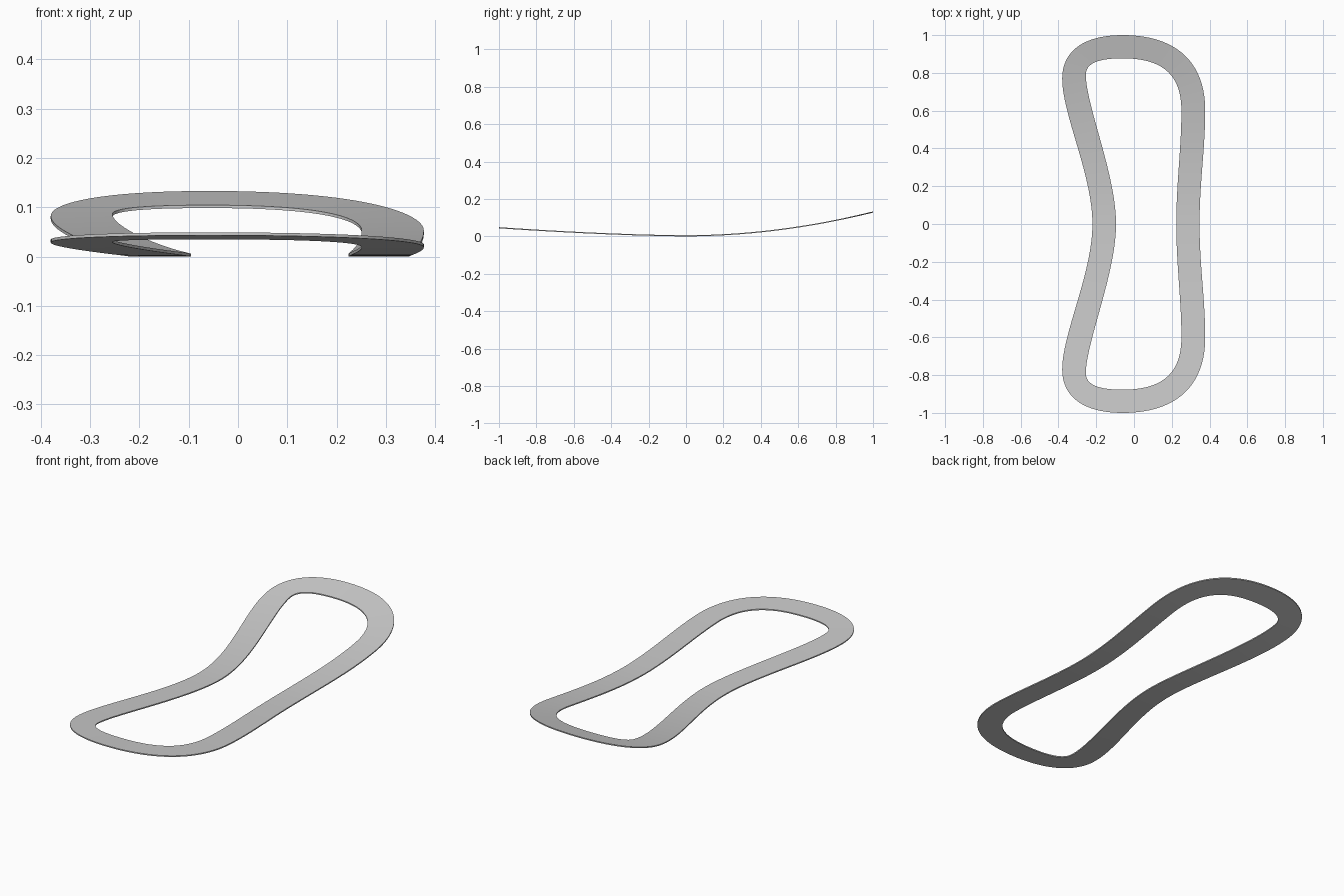
import bpy, bmesh
from mathutils import Vector
from mathutils.geometry import interpolate_bezier

if "Cube" in bpy.data.objects:
    bpy.data.objects.remove(bpy.data.objects["Cube"])

THICK = 0.006
STEPS = 28


def half_outline(knots):
    """Sample a smooth bezier through (point, handle in, handle out) knots."""
    pts = []
    for (a, _, h1), (b, h2, _) in zip(knots, knots[1:]):
        pts += interpolate_bezier(Vector(a), Vector(h1), Vector(h2), Vector(b), STEPS)[:-1]
    return pts + [Vector(knots[-1][0])]


def outline(knots):
    """Close the upper half by mirroring it across y = 0."""
    half = half_outline(knots)
    return half + [Vector((p.x, -p.y)) for p in reversed(half[1:-1])]


def lift(y):
    """Gentle upward bend, stronger towards the back."""
    return 0.127 * y ** 1.95 if y > 0 else 0.043 * (-y) ** 1.6


# Upper halves of the outer and inner edges, right waist to left waist
outer = outline([
    ((0.347, 0), None, (0.347, 0.22)),
    ((0.377, 0.60), (0.377, 0.40), (0.377, 0.86)),
    ((-0.06, 1.0), (0.22, 1.0), (-0.26, 1.0)),
    ((-0.38, 0.77), (-0.38, 0.92), (-0.38, 0.58)),
    ((-0.22, 0), (-0.22, 0.26), None)])
inner = outline([
    ((0.224, 0), None, (0.224, 0.22)),
    ((0.251, 0.60), (0.251, 0.40), (0.251, 0.80)),
    ((-0.06, 0.877), (0.14, 0.877), (-0.18, 0.877)),
    ((-0.255, 0.79), (-0.255, 0.855), (-0.255, 0.63)),
    ((-0.095, 0), (-0.095, 0.26), None)])

# Bent flat band: four edge loops joined into a closed ring
bm = bmesh.new()
loops = [[bm.verts.new((p.x, p.y, lift(p.y) + dz)) for p in edge]
         for edge, dz in ((outer, 0), (outer, THICK), (inner, THICK), (inner, 0))]
n = len(outer)
for k in range(4):
    a, b = loops[k], loops[(k + 1) % 4]
    for i in range(n):
        j = (i + 1) % n
        bm.faces.new((a[i], a[j], b[j], b[i]))
bmesh.ops.recalc_face_normals(bm, faces=bm.faces)
mesh = bpy.data.meshes.new("bent_band")
bm.to_mesh(mesh)
bm.free()
band = bpy.data.objects.new("bent_band", mesh)
bpy.context.collection.objects.link(band)
bpy.context.view_layer.objects.active = band
band.select_set(True)
bpy.ops.object.shade_smooth_by_angle()
